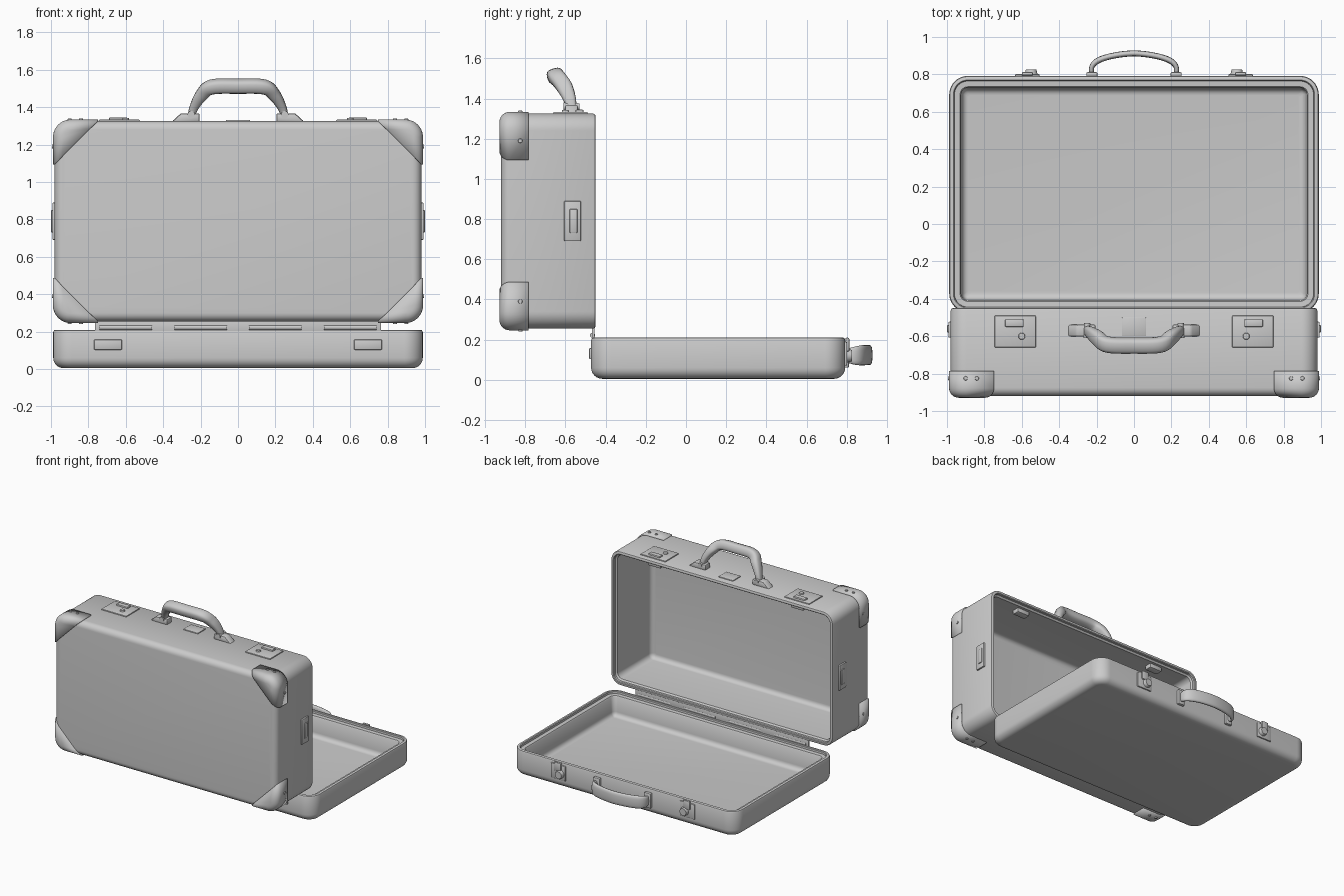
import bpy, bmesh, math
from mathutils import Vector, Matrix

if "Cube" in bpy.data.objects:
    bpy.data.objects.remove(bpy.data.objects["Cube"])


def finish(name, bm, angle=35):
    bmesh.ops.recalc_face_normals(bm, faces=bm.faces[:])
    me = bpy.data.meshes.new(name)
    bm.to_mesh(me)
    bm.free()
    ob = bpy.data.objects.new(name, me)
    bpy.context.collection.objects.link(ob)
    bpy.ops.object.select_all(action='DESELECT')
    ob.select_set(True)
    bpy.context.view_layer.objects.active = ob
    bpy.ops.object.shade_smooth_by_angle(angle=math.radians(angle))
    return ob


def loft(rings, cap_end=True):
    """Skin equal-length point rings and cap the ends."""
    bm = bmesh.new()
    vs = [[bm.verts.new(p) for p in r] for r in rings]
    n = len(vs[0])
    for a, b in zip(vs, vs[1:]):
        for i in range(n):
            j = (i + 1) % n
            bm.faces.new((a[i], a[j], b[j], b[i]))
    bm.faces.new(vs[0])
    if cap_end:
        bm.faces.new(vs[-1])
    return bm


def rounded_rect(hw, hh, r, n=10):
    pts = []
    for k, (sx, sy) in enumerate([(1, 1), (-1, 1), (-1, -1), (1, -1)]):
        for i in range(n + 1):
            a = math.pi / 2 * (k + i / n)
            pts.append((sx * (hw - r) + r * math.cos(a), sy * (hh - r) + r * math.sin(a)))
    return pts


def case_rings(hw, hh, r, profile, place):
    """profile = (inset, depth) pairs; place maps (u, v, depth) into the scene."""
    return [[place(u, v, d) for u, v in rounded_rect(hw - i, hh - i, max(r - i, 0.015))]
            for i, d in profile]


def fillet(R, off=0.0):
    return [(R - (R + off) * math.sin(t) + 0, R - (R + off) * math.cos(t))
            for t in [math.pi / 2 * k / 6 for k in range(7)]]


def case_profile(R, depth, ledge, floor):
    p = fillet(R)
    p += [(0, depth - 0.012), (0.004, depth - 0.003), (0.010, depth), (0.022, depth),
          (0.027, depth - 0.005), (0.028, depth - 0.02), (ledge, depth - 0.022),
          (ledge + 0.006, depth - 0.03)]
    f = 0.035
    for k in range(6):
        t = math.pi / 2 * k / 5
        p.append((ledge + 0.01 + f * (1 - math.cos(t)), floor + f * (1 - math.sin(t))))
    return p


def box(name, c, size, bevel=0.008, slant=0.0):
    """Bevelled block; slant pulls in the top edge on one x side."""
    bm = bmesh.new()
    bmesh.ops.create_cube(bm, size=1, matrix=Matrix.Diagonal((*size, 1)))
    for v in bm.verts:
        if slant and v.co.z > 0 and v.co.x * slant > 0:
            v.co.x -= slant
    bmesh.ops.bevel(bm, geom=bm.edges[:], offset=bevel, segments=2, profile=0.5, affect='EDGES')
    bmesh.ops.translate(bm, vec=c, verts=bm.verts)
    return finish(name, bm)


def disc(name, c, radius, height, axis):
    bm = bmesh.new()
    rot = Vector((0, 0, 1)).rotation_difference(Vector(axis)).to_matrix().to_4x4()
    bmesh.ops.create_cone(bm, cap_ends=True, segments=20, radius1=radius, radius2=radius * 0.8,
                          depth=height, matrix=Matrix.Translation(c) @ rot)
    return finish(name, bm)


def sweep(name, half, side, steps=6):
    """Smooth path of (x, y, z, half_width, half_thickness), mirrored in x."""
    pts = half + [(-p[0], *p[1:]) for p in reversed(half[:-1])]
    pts = [Vector(p) for p in pts]
    ext = [pts[0] * 2 - pts[1]] + pts + [pts[-1] * 2 - pts[-2]]
    path = []
    for a, b, c, d in zip(ext, ext[1:], ext[2:], ext[3:]):
        for k in range(steps):
            t = k / steps
            path.append(0.5 * (2 * b + (c - a) * t + (2 * a - 5 * b + 4 * c - d) * t * t
                               + (3 * b - a - 3 * c + d) * t ** 3))
    path.append(pts[-1])
    side = Vector(side).normalized()
    rings = []
    for i, p in enumerate(path):
        tan = path[min(i + 1, len(path) - 1)] - path[max(i - 1, 0)]
        nor = Vector(tan[:3]).cross(side).normalized()
        ring = []
        for k in range(16):
            c, s = math.cos(k * math.pi / 8), math.sin(k * math.pi / 8)
            ring.append(Vector(p[:3]) + side * p[3] * math.copysign(abs(c) ** 0.7, c)
                        + nor * p[4] * math.copysign(abs(s) ** 0.7, s))
        rings.append(ring)
    return finish(name, loft(rings), 50)


# Two halves of the case: one lying flat, one standing up
def flat(u, v, d):
    return (u, 0.16 + v, 0.005 + d)


def upright(u, v, d):
    return (u, -0.92 + d, 0.79 + v)


finish("flat_half", loft(case_rings(0.988, 0.632, 0.10, case_profile(0.055, 0.205, 0.058, 0.025), flat)))
finish("upright_half", loft(case_rings(0.98, 0.535, 0.085, case_profile(0.045, 0.47, 0.034, 0.02), upright)))

# Corner guards on the closed side of the upright half, with rivets
for sx in (-1, 1):
    for sz in (-1, 1):
        e = 0.002
        prof = [(i - e, d - e) for i, d in fillet(0.045)] + [(-e, 0.2)]
        bm = loft(case_rings(0.98, 0.535, 0.085, prof, upright), cap_end=False)
        cuts = [((sx * 0.98, 0, 0.79 + sz * 0.305), (sx, 0, sz)), ((0, -0.785, 0), (0, -1, 0))]
        for co, no in cuts:
            geom = bm.verts[:] + bm.edges[:] + bm.faces[:]
            bmesh.ops.bisect_plane(bm, geom=geom, plane_co=co, plane_no=no, clear_inner=True)
        guard = finish("corner_guard", bm)
        mod = guard.modifiers.new("thickness", 'SOLIDIFY')
        mod.thickness, mod.offset = 0.014, 0
        for dx in (0.84, 0.90):
            disc("guard_rivet", (sx * dx, -0.825, 0.79 + sz * 0.545), 0.012, 0.01, (0, 0, sz))
        disc("guard_rivet", (sx * 0.989, -0.825, 0.79 + sz * 0.40), 0.012, 0.01, (sx, 0, 0))

# Main handle and the wedge mounts on top of the upright half
sweep("main_handle", [(0.255, -0.565, 1.335, 0.022, 0.018), (0.235, -0.58, 1.40, 0.032, 0.024),
                      (0.195, -0.61, 1.465, 0.042, 0.033), (0.14, -0.645, 1.508, 0.042, 0.038),
                      (0, -0.65, 1.512, 0.042, 0.038)], (0, 1, 0.3))
for s in (-1, 1):
    box("handle_mount", (s * 0.28, -0.57, 1.345), (0.15, 0.065, 0.045), 0.01, slant=s * 0.05)
    disc("handle_pivot", (s * 0.25, -0.57, 1.36), 0.02, 0.08, (0, 1, 0))
box("name_plate", (0, -0.55, 1.325), (0.13, 0.10, 0.014), 0.004)

# Locks on the upright half and their housings inside
for s in (-1, 1):
    box("lock_plate", (s * 0.635, -0.575, 1.325), (0.22, 0.17, 0.016), 0.004)
    box("lock_slider", (s * 0.64, -0.53, 1.334), (0.10, 0.04, 0.022), 0.006)
    disc("lock_button", (s * 0.60, -0.60, 1.335), 0.02, 0.014, (0, 0, 1))
    box("lock_housing", (s * 0.63, -0.53, 1.275), (0.11, 0.06, 0.045), 0.008)
    # Side plates
    box("side_plate", (s * 0.984, -0.565, 0.79), (0.018, 0.085, 0.20), 0.006)
    box("side_latch", (s * 0.991, -0.56, 0.79), (0.018, 0.04, 0.12), 0.006)

# Handle on the flat half: a thin, wide strap
sweep("strap_handle", [(0.225, 0.785, 0.12, 0.03, 0.012), (0.225, 0.84, 0.12, 0.045, 0.014),
                       (0.19, 0.875, 0.122, 0.05, 0.016), (0.11, 0.90, 0.123, 0.05, 0.016),
                       (0, 0.912, 0.123, 0.05, 0.016)], (0, 0, 1))
for s in (-1, 1):
    box("strap_mount", (s * 0.225, 0.797, 0.12), (0.06, 0.03, 0.12), 0.008)
    # Catches that close into the locks
    box("catch_plate", (s * 0.57, 0.793, 0.13), (0.13, 0.018, 0.12), 0.006)
    disc("catch_knob", (s * 0.55, 0.812, 0.12), 0.035, 0.03, (0, 1, 0))
    box("catch_tongue", (s * 0.57, 0.803, 0.175), (0.06, 0.02, 0.07), 0.008)
    # Hinge leaves on the back of the flat half
    box("hinge_leaf", (s * 0.695, -0.473, 0.13), (0.15, 0.02, 0.055), 0.006)

# Hinge strip joining the halves
box("hinge_strip", (0, -0.462, 0.227), (1.53, 0.014, 0.075), 0.004)
for x in (-0.6, -0.2, 0.2, 0.6):
    bm = bmesh.new()
    bmesh.ops.create_cone(bm, cap_ends=True, segments=14, radius1=0.013, radius2=0.013, depth=0.28,
                          matrix=Matrix.Translation((x, -0.465, 0.222)) @ Matrix.Rotation(math.pi / 2, 4, 'Y'))
    finish("hinge_barrel", bm)
